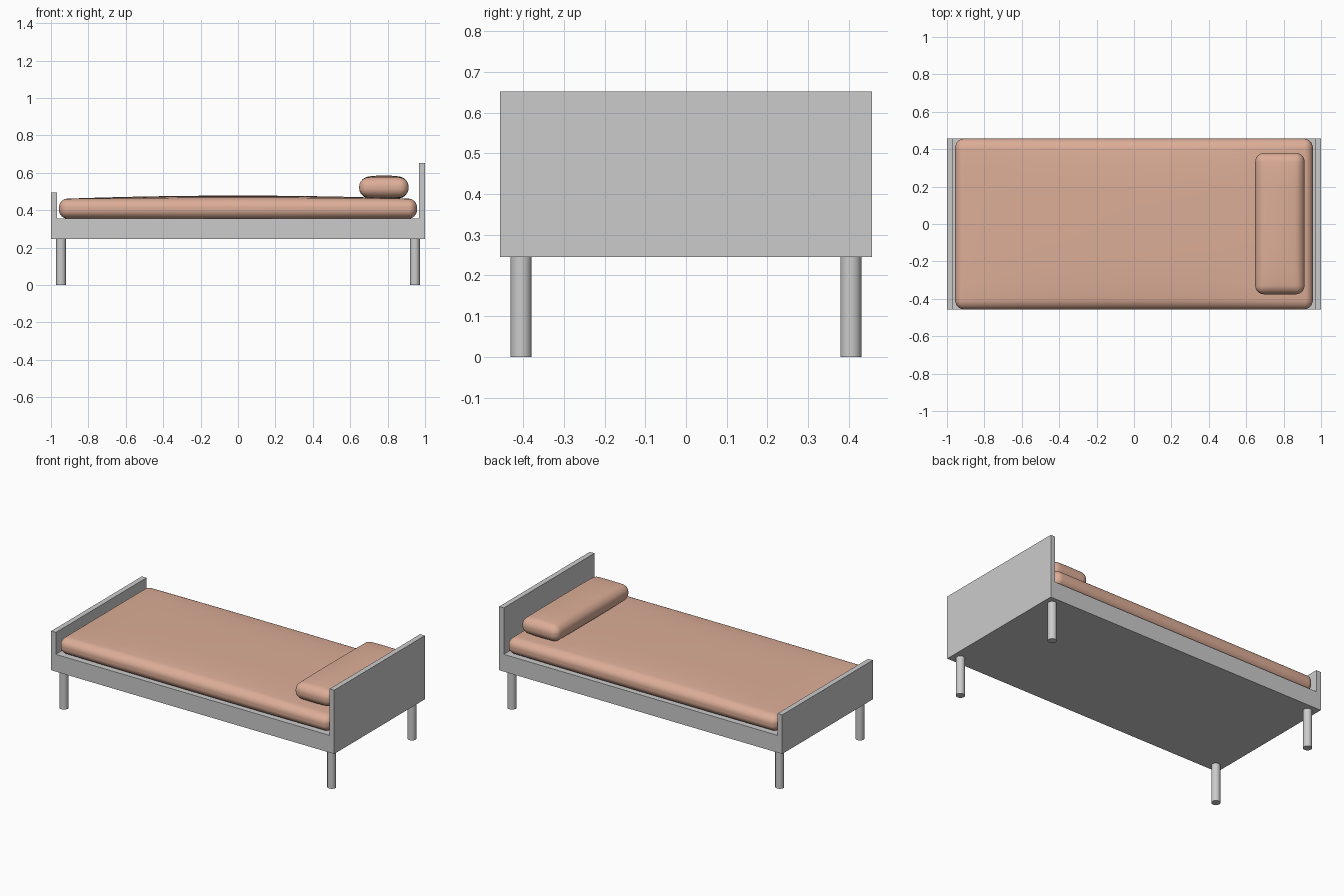
import bpy, bmesh
from mathutils import Vector

if "Cube" in bpy.data.objects:
    bpy.data.objects.remove(bpy.data.objects["Cube"])


def add_object(name, bm, smooth=False, mat=None):
    bmesh.ops.recalc_face_normals(bm, faces=bm.faces)
    mesh = bpy.data.meshes.new(name)
    bm.to_mesh(mesh)
    bm.free()
    for p in mesh.polygons:
        p.use_smooth = smooth
    if mat:
        mesh.materials.append(mat)
    ob = bpy.data.objects.new(name, mesh)
    bpy.context.collection.objects.link(ob)
    return ob


def cushion(name, center, half, radius, crown, mat):
    """Rounded box with gently bulging top and bottom."""
    bm = bmesh.new()
    bmesh.ops.create_cube(bm, size=2)
    bmesh.ops.subdivide_edges(bm, edges=bm.edges[:], cuts=19, use_grid_fill=True)
    for v in bm.verts:
        inner, off = Vector(), Vector()
        for i in range(3):
            a, s = abs(v.co[i]), (1 if v.co[i] >= 0 else -1)
            # inner half of the grid spans the flat area, outer half the rounding
            inner[i] = s * (half[i] - radius[i]) * min(a / 0.5, 1)
            off[i] = s * max(a - 0.5, 0) / 0.5
        off.normalize()
        p = Vector([inner[i] + off[i] * radius[i] for i in range(3)])
        u, w = p.x / half[0], p.y / half[1]
        p.z += crown * (p.z / half[2]) * (1 - u * u) * (1 - w ** 4)
        v.co = p + Vector(center)
    return add_object(name, bm, True, mat)


fabric = bpy.data.materials.new("terracotta_fabric")
fabric.diffuse_color = (0.72, 0.42, 0.31, 1)
fabric.use_nodes = True
fabric.node_tree.nodes["Principled BSDF"].inputs["Base Color"].default_value = fabric.diffuse_color

# Frame: base, footboard and headboard as one extruded side profile
profile = [(-1, 0.245), (1, 0.245), (1, 0.652), (0.967, 0.652),
           (0.967, 0.355), (-0.967, 0.355), (-0.967, 0.495), (-1, 0.495)]
W = 0.457
bm = bmesh.new()
face = bm.faces.new([bm.verts.new((x, -W, z)) for x, z in profile])
ext = bmesh.ops.extrude_face_region(bm, geom=[face], use_keep_orig=True)
bmesh.ops.translate(bm, vec=(0, 2 * W, 0),
                    verts=[g for g in ext["geom"] if isinstance(g, bmesh.types.BMVert)])
add_object("bed_frame", bm)

# Legs
for xn, sx in (("foot", -1), ("head", 1)):
    for yn, sy in (("front", -1), ("back", 1)):
        bpy.ops.mesh.primitive_cylinder_add(vertices=32, radius=0.026, depth=0.245,
                                            location=(sx * 0.946, sy * 0.405, 0.1225))
        bpy.context.object.name = f"{xn}_{yn}_leg"
        bpy.ops.object.shade_smooth_by_angle()

# Bedding
cushion("mattress", (0, 0, 0.4085), (0.957, 0.456, 0.052), (0.045, 0.055, 0.045), 0.018, fabric)
cushion("pillow", (0.78, 0.002, 0.522), (0.132, 0.378, 0.05), (0.048, 0.048, 0.045), 0.014, fabric)
